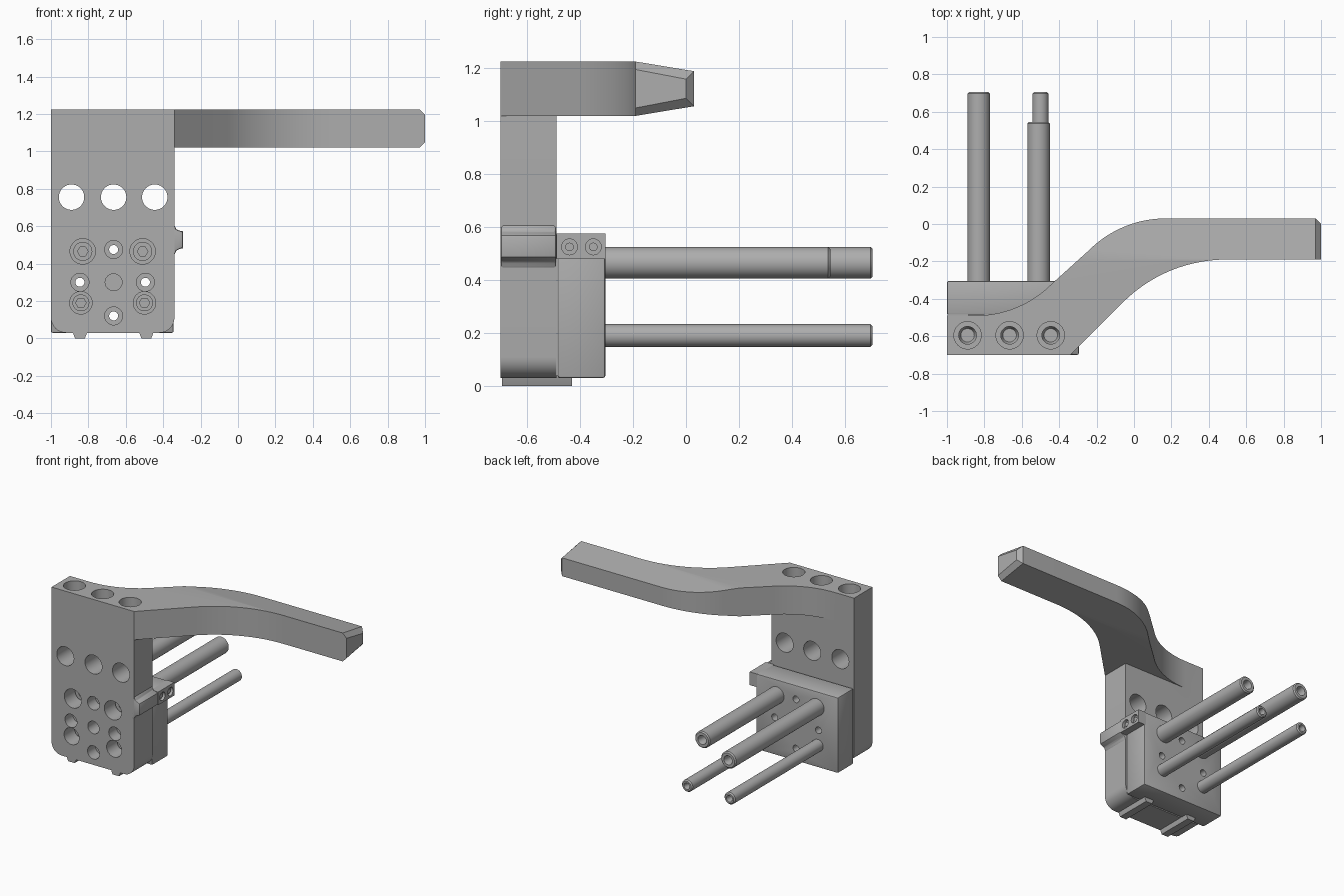
import bpy, bmesh, math
from mathutils import Matrix, Vector

cube = bpy.data.objects.get("Cube")
if cube:
    bpy.data.objects.remove(cube)

grey = bpy.data.materials.new("machined grey")
grey.use_nodes = True
grey.diffuse_color = (0.42, 0.42, 0.42, 1)
grey.node_tree.nodes["Principled BSDF"].inputs["Base Color"].default_value = (0.42, 0.42, 0.42, 1)

# Frames that map local (u, v, depth) onto the model
UP = Matrix.Identity(4)
BACK = Matrix(((1, 0, 0, 0), (0, 0, 1, 0), (0, 1, 0, 0), (0, 0, 0, 1)))
DOWN = Matrix.Diagonal((1, -1, -1, 1))
INWARD = Matrix(((0, 0, -1, 0), (1, 0, 0, 0), (0, 1, 0, 0), (0, 0, 0, 1)))


def finish(name, bm):
    bmesh.ops.recalc_face_normals(bm, faces=bm.faces)
    mesh = bpy.data.meshes.new(name)
    bm.to_mesh(mesh)
    bm.free()
    mesh.materials.append(grey)
    ob = bpy.data.objects.new(name, mesh)
    bpy.context.collection.objects.link(ob)
    return ob


def prism_mesh(pts, frame, lo, hi):
    bm = bmesh.new()
    face = bm.faces.new([bm.verts.new((u, v, lo)) for u, v in pts])
    ext = bmesh.ops.extrude_face_region(bm, geom=[face])["geom"]
    bmesh.ops.translate(bm, vec=(0, 0, hi - lo),
                        verts=[g for g in ext if isinstance(g, bmesh.types.BMVert)])
    bm.transform(frame)
    return bm


def prism(name, pts, frame, lo, hi):
    return finish(name, prism_mesh(pts, frame, lo, hi))


def arc(cx, cy, r, start, end, n=14):
    angles = [math.radians(start + (end - start) * i / n) for i in range(n + 1)]
    return [(cx + r * math.cos(a), cy + r * math.sin(a)) for a in angles]


def lathe(name, profile, origin, frame=BACK, sides=40):
    """Revolve (radius, depth) points around the depth axis, with flat end caps."""
    bm = bmesh.new()
    rings = [[bm.verts.new((r * math.cos(math.tau * i / sides), r * math.sin(math.tau * i / sides), d))
              for i in range(sides)] for r, d in profile]
    for a, b in zip(rings, rings[1:]):
        for i in range(sides):
            j = (i + 1) % sides
            bm.faces.new((a[i], a[j], b[j], b[i]))
    bm.faces.new(rings[0])
    bm.faces.new(rings[-1])
    bm.transform(Matrix.Translation(origin) @ frame)
    return finish(name, bm)


def boolean(target, other, operation="DIFFERENCE"):
    mod = target.modifiers.new(other.name, "BOOLEAN")
    mod.operation, mod.solver, mod.object = operation, "EXACT", other
    other.hide_render = True
    other.hide_set(True)


def bevel(ob, width):
    mod = ob.modifiers.new("Bevel", "BEVEL")
    mod.width, mod.segments, mod.limit_method = width, 2, "ANGLE"


# Curved arm, sloped towards its back edge and chamfered at the tip
front_curve = arc(0.495, -0.975, 0.785, 135, 90)
back_curve = arc(0.17, -0.55, 0.58, 90, 135) + arc(-0.85, 0.09, 0.58, -45, -90)
outline = [(-1, -0.7), (-0.34, -0.7)] + front_curve + [(1, -0.19), (1, 0.03)] + back_curve + [(-1, -0.49)]
bm = prism_mesh(outline, UP, 1.02, 1.225)
for point, normal in (((0, -0.19, 0), (0, 1, 0)), ((0.97, 0, 0), (1, 0, 0))):
    bmesh.ops.bisect_plane(bm, geom=bm.verts[:] + bm.edges[:] + bm.faces[:], dist=1e-5,
                           plane_co=point, plane_no=normal)
for v in bm.verts:
    inward = -1 if v.co.z > 1.12 else 1
    v.co.z += inward * 0.165 * max(0, v.co.y + 0.19)
    if v.co.x > 0.99:
        v.co.z += inward * 0.03
        if v.co.y > 0:
            v.co.y -= 0.03
arm = finish("curved_arm", bm)

# Upright front plate with rounded lower corners
plate_outline = (arc(-0.92, 0.11, 0.08, 180, 270, 8) + arc(-0.42, 0.11, 0.08, 270, 360, 8)
                 + [(-0.34, 1.02), (-1, 1.02)])
plate = prism("front_plate", plate_outline, BACK, -0.7, -0.49)

# Rear guide block
block = prism("guide_block", [(-1, 0.03), (-0.345, 0.03), (-0.345, 0.575), (-1, 0.575)],
              BACK, -0.485, -0.305)
bevel(block, 0.008)

# Side lug: flared where it meets the plate, plain along the block
flare = [(-0.36, 0.43), (-0.34, 0.445), (-0.33, 0.47), (-0.295, 0.485),
         (-0.295, 0.57), (-0.33, 0.582), (-0.34, 0.605), (-0.36, 0.62)]
front_lug = prism("front_side_lug", flare, BACK, -0.7, -0.49)
bevel(front_lug, 0.008)
lug = prism("rear_side_lug", [(-0.36, 0.48), (-0.295, 0.48), (-0.295, 0.575), (-0.36, 0.575)],
            BACK, -0.49, -0.305)
for y in (-0.44, -0.35):
    boolean(lug, lathe("lug_screw_cutter", [(0.03, -0.02), (0.03, 0.02)], (-0.295, y, 0.525), INWARD, 24))
    lathe("lug_screw", [(0.016, 0.01), (0.016, 0.03)], (-0.295, y, 0.525), INWARD, 24)

# Bottom rails
for x in (-0.845, -0.49):
    rail = [(x - 0.04, 0.04), (x - 0.035, 0.022), (x - 0.026, 0), (x + 0.026, 0),
            (x + 0.035, 0.022), (x + 0.04, 0.04)]
    prism("bottom_rail", rail, BACK, -0.695, -0.43)

# Three vertical counterbores and three cross holes
for x in (-0.89, -0.665, -0.445):
    boolean(arm, lathe("top_bore_cutter",
                       [(0.073, -0.05), (0.073, 0.13), (0.047, 0.13), (0.047, 0.17), (0.036, 0.19)],
                       (x, -0.595, 1.225), DOWN))
    boolean(plate, lathe("cross_hole_cutter", [(0.068, -0.1), (0.068, 0.4)], (x, -0.7, 0.755)))

# Small stepped holes right through plate and block
for x, z in ((-0.665, 0.475), (-0.845, 0.3), (-0.495, 0.3), (-0.665, 0.12)):
    cutter = lathe("stepped_hole_cutter", [(0.048, -0.1), (0.048, 0.09), (0.024, 0.09), (0.024, 0.6)],
                   (x, -0.7, z), sides=32)
    boolean(plate, cutter)
    boolean(block, cutter)
boolean(plate, lathe("centre_hole_cutter", [(0.045, -0.1), (0.045, 0.12)], (-0.665, -0.7, 0.3)))

# Guide rods with bored ends, and their recessed socket screws in the plate
for x, z, r, recess, end in ((-0.83, 0.465, 0.06, 0.068, 0.705), (-0.51, 0.465, 0.06, 0.068, 0.545),
                             (-0.84, 0.19, 0.043, 0.06, 0.705), (-0.5, 0.19, 0.043, 0.06, 0.705)):
    lathe("guide_rod", [(r, -0.4), (r, end - 0.008), (r - 0.008, end), (r * 0.55, end),
                        (r * 0.45, end - 0.02), (r * 0.45, end - 0.08)], (x, 0, z))
    boolean(plate, lathe("screw_recess_cutter", [(recess, -0.1), (recess, 0.16)], (x, -0.7, z)))
    head = lathe("socket_screw", [(recess * 0.75, 0.1), (recess * 0.75, 0.17)], (x, -0.7, z))
    boolean(head, lathe("hex_socket_cutter", [(0.028, 0.05), (0.028, 0.13)], (x, -0.7, z), sides=6))

# Merge arm and plate into one body
boolean(plate, arm, "UNION")
plate.name = "body"

# Bake the cuts, remove the cutters and smooth the round surfaces
bpy.context.view_layer.update()
graph = bpy.context.evaluated_depsgraph_get()
baked = {ob: bpy.data.meshes.new_from_object(ob.evaluated_get(graph))
         for ob in bpy.context.scene.objects if ob.type == "MESH" and ob.modifiers}
for ob, mesh in baked.items():
    ob.modifiers.clear()
    ob.data = mesh
for ob in list(bpy.context.scene.objects):
    if ob.name.split(".")[0].endswith("cutter") or ob == arm:
        bpy.data.objects.remove(ob)
bpy.ops.object.select_all(action="DESELECT")
for ob in bpy.context.scene.objects:
    if ob.type == "MESH":
        ob.select_set(True)
        bpy.context.view_layer.objects.active = ob
bpy.ops.object.shade_smooth_by_angle(angle=math.radians(30))
